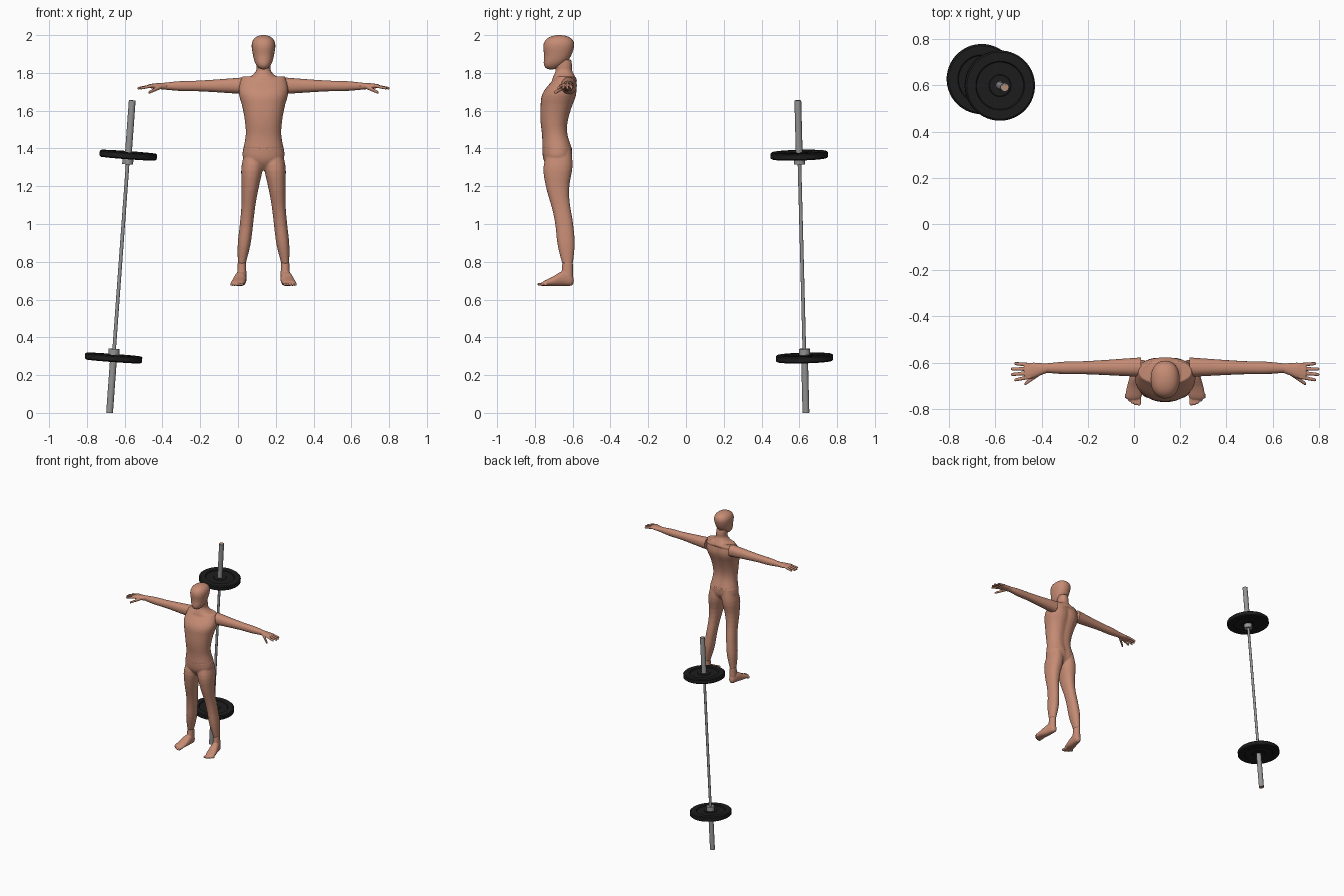
import bpy, bmesh, math
from mathutils import Vector

if "Cube" in bpy.data.objects:
    bpy.data.objects.remove(bpy.data.objects["Cube"])

CENTRE = 0.135  # centre line of the figure


def material(name, rgb):
    m = bpy.data.materials.new(name)
    m.use_nodes = True
    m.diffuse_color = (*rgb, 1)
    bsdf = next(n for n in m.node_tree.nodes if n.type == "BSDF_PRINCIPLED")
    bsdf.inputs["Base Color"].default_value = (*rgb, 1)
    bsdf.inputs["Roughness"].default_value = 0.6
    return m


skin = material("skin", (0.56, 0.26, 0.175))
rubber = material("black rubber", (0.012, 0.012, 0.012))
steel = material("steel", (0.3, 0.3, 0.3))
copper = material("copper end", (0.5, 0.27, 0.19))


def sample(values, t):
    """Smooth curve through evenly spaced values, for t from 0 to 1."""
    last = len(values) - 1
    x = t * last
    i = min(int(x), last - 1)
    f = x - i
    b, c = values[i], values[i + 1]
    a = values[i - 1] if i > 0 else 2 * b - c
    d = values[i + 2] if i + 2 <= last else 2 * c - b
    return b + (c - a + (2 * a - 5 * b + 4 * c - d + (3 * (b - c) + d - a) * f) * f) * f / 2


def signed_power(value, exponent):
    return math.copysign(abs(value) ** exponent, value)


def tube(bm, path, widths, depths, side=1, dome=0, groove=0, rings=24, segments=32):
    """Loft rounded sections along a path; dome closes the ends, groove hollows the spine."""
    points = [Vector(p) for p in path]
    span = points[-1] - points[0]
    along = max(range(3), key=lambda k: abs(span[k]))
    across, over = [k for k in range(3) if k != along]
    loops = []
    for k in range(rings + 1):
        t = (1 - math.cos(math.pi * k / rings)) / 2
        width = sample(widths, t)
        if dome:
            width *= max(math.sqrt(1 - abs(2 * t - 1) ** dome), 0.05)
        depth = width * sample(depths, t)
        loop = []
        for i in range(segments):
            angle = math.tau * i / segments
            u = signed_power(math.cos(angle), 0.9) * width
            v = signed_power(math.sin(angle), 0.9) * depth
            if v > 0:
                v *= 1 - groove * math.exp(-(u / 0.03) ** 2)
            p = sample(points, t)
            p[across] += u
            p[over] += v
            p.x = CENTRE + side * p.x
            loop.append(bm.verts.new(p))
        loops.append(loop)
    for low_loop, high_loop in zip(loops, loops[1:]):
        for i in range(segments):
            bm.faces.new((low_loop[i - 1], low_loop[i], high_loop[i], high_loop[i - 1]))
    bm.faces.new(loops[0])
    bm.faces.new(loops[-1])


def finish(name, bm, mat, voxel=0):
    """Turn a bmesh into an object; a voxel size blends overlapping pieces."""
    bmesh.ops.recalc_face_normals(bm, faces=bm.faces)
    for f in bm.faces:
        f.smooth = True
    for e in bm.edges:
        e.smooth = e.calc_face_angle(0) < math.radians(35)
    mesh = bpy.data.meshes.new(name)
    bm.to_mesh(mesh)
    bm.free()
    mesh.materials.append(mat)
    ob = bpy.data.objects.new(name, mesh)
    bpy.context.collection.objects.link(ob)
    if voxel:
        blend = ob.modifiers.new("blend", "REMESH")
        blend.mode, blend.voxel_size, blend.use_smooth_shade = "VOXEL", voxel, True
        soften = ob.modifiers.new("soften", "SMOOTH")
        soften.factor, soften.iterations = 0.5, 4
    return ob


# Head
bm = bmesh.new()
tube(bm, [(0, -.715, 1.818), (0, -.683, 1.88), (0, -.674, 1.94), (0, -.67, 2)],
     (.042, .053, .063, .064), (1.3, 1.3), dome=4)
finish("head", bm, skin)

# Torso with neck
bm = bmesh.new()
tube(bm, [(0, -.68, 1.398), (0, -.696, 1.525), (0, -.678, 1.65), (0, -.64, 1.78)],
     (.107, .094, .099, .113, .132, .115), (.76, .75, .77, .72, .45), groove=.12)
tube(bm, [(0, -.643, 1.75), (0, -.65, 1.87)],
     (.13, .07, .04, .038, .036), (.5, 1.1, 1.2))
finish("torso", bm, skin, voxel=.005)

# Pelvis and legs
bm = bmesh.new()
tube(bm, [(0, -.68, 1.408), (0, -.68, 1.345), (0, -.69, 1.285)],
     (.107, .105, .03), (.76, .72, .9), groove=.1)
for side in (1, -1):
    tube(bm, [(.05, -.67, 1.4), (.07, -.68, 1.2), (.09, -.645, 1), (.115, -.627, .79)],
         (.045, .057, .046, .037, .035, .034, .021), (1.35, 1.35), side)
finish("legs", bm, skin, voxel=.005)

for side, word in ((1, "left"), (-1, "right")):
    # Foot with ankle and five toes
    bm = bmesh.new()
    tube(bm, [(.115, -.627, .795), (.115, -.63, .7)], (.022, .026), (1.25, 1.25), side)
    tube(bm, [(.114, -.594, .7), (.12, -.65, .711), (.13, -.707, .696), (.14, -.764, .684)],
         (.02, .03, .036, .036), (1.4, 1.3, .67, .3), side, dome=12)
    for toe in range(5):
        x = .113 + .0135 * toe
        tube(bm, [(x, -.735, .681), (x, -.787 + .002 * toe ** 2, .681)],
             (.009, .008), (1, 1), side, dome=8, segments=12)
    finish(word + "_foot", bm, skin, voxel=.003)

    # Arm
    bm = bmesh.new()
    tube(bm, [(.105, -.62, 1.732), (.516, -.624, 1.73)],
         (.042, .037, .032, .028, .027, .02), (1.05, .95), side)
    finish(word + "_arm", bm, skin)

    # Hand with four fingers and a thumb
    bm = bmesh.new()
    tube(bm, [(.51, -.624, 1.73), (.61, -.64, 1.73)],
         (.02, .027, .034, .031), (.9, .5, .3), side)
    for finger in range(4):
        spread = finger - 1.5
        tube(bm, [(.58, -.636 - .017 * spread, 1.733),
                  (.67 - .007 * spread ** 2, -.64 - .024 * spread, 1.718)],
             (.009, .007), (1, 1), side, dome=16, segments=12)
    tube(bm, [(.535, -.64, 1.73), (.61, -.694, 1.695)],
         (.012, .008), (1, 1), side, dome=16, segments=12)
    finish(word + "_hand", bm, skin, voxel=.0025)

# Barbell: turned parts along a leaning axis
low, high = Vector((-.68, .635, .001)), Vector((-.56, .592, 1.654))
middle, half = (low + high) / 2, (high - low).length / 2
turn = (high - low).to_track_quat("Z", "Y")


def lathe(name, profile, mat, offset=0, flip=1):
    """Spin a (radius, height) profile and stand it on the bar's axis."""
    bm = bmesh.new()
    verts = [bm.verts.new((r, 0, h * flip)) for r, h in profile]
    edges = [bm.edges.new(pair) for pair in zip(verts, verts[1:])]
    bmesh.ops.spin(bm, geom=verts + edges, cent=(0, 0, 0), axis=(0, 0, 1),
                   angle=math.tau, steps=48)
    bmesh.ops.remove_doubles(bm, verts=bm.verts, dist=1e-5)
    ob = finish(name, bm, mat)
    ob.rotation_mode = "QUATERNION"
    ob.rotation_quaternion = turn
    ob.location = middle + turn @ Vector((0, 0, offset * flip))


def rod(radius, bottom, top):
    return [(0, bottom), (radius, bottom), (radius, top), (0, top)]


lathe("bar_shaft", rod(.0095, -.52, .52), steel)
face = [(.017, .014), (.045, .014), (.048, .011), (.102, .011),
        (.106, .018), (.145, .018), (.152, .012)]
plate = face + [(r, -h) for r, h in reversed(face)] + face[:1]
for flip, word in ((1, "upper"), (-1, "lower")):
    lathe(word + "_collar", rod(.029, .49, .522), steel, flip=flip)
    lathe(word + "_sleeve", rod(.018, .5, half), steel, flip=flip)
    lathe(word + "_end_cap", rod(.014, half - .001, half + .001), copper, flip=flip)
    lathe(word + "_plate", plate, rubber, offset=.5385, flip=flip)
